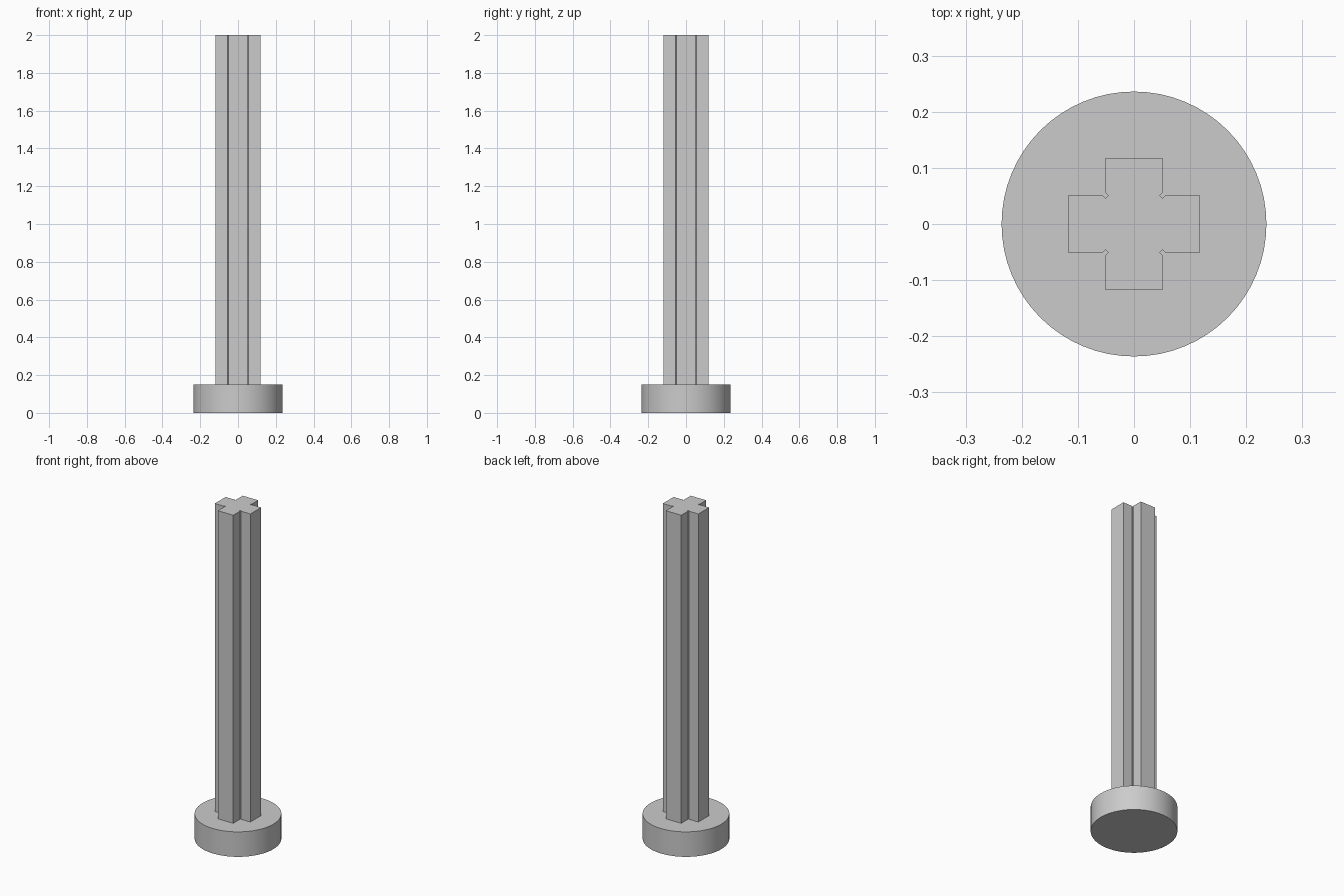
import bpy, bmesh
from math import radians
from mathutils import Matrix, Vector

cube = bpy.data.objects.get("Cube")
if cube:
    bpy.data.objects.remove(cube, do_unlink=True)

SHAFT_REACH, ARM_HALF, RELIEF = 0.118, 0.051, 0.005
BASE_RADIUS, BASE_HEIGHT, TOTAL_HEIGHT = 0.236, 0.15, 2.0

grey = bpy.data.materials.new("light_grey")
grey.use_nodes = True
colour = (0.6, 0.6, 0.6, 1)
grey.diffuse_color = colour
grey.node_tree.nodes["Principled BSDF"].inputs["Base Color"].default_value = colour


def add_object(name, bm):
    mesh = bpy.data.meshes.new(name)
    bmesh.ops.recalc_face_normals(bm, faces=bm.faces)
    bm.to_mesh(mesh)
    bm.free()
    mesh.materials.append(grey)
    obj = bpy.data.objects.new(name, mesh)
    bpy.context.collection.objects.link(obj)
    return obj


# Round base disc
bm = bmesh.new()
bmesh.ops.create_cone(bm, cap_ends=True, segments=64, radius1=BASE_RADIUS,
                      radius2=BASE_RADIUS, depth=BASE_HEIGHT,
                      matrix=Matrix.Translation((0, 0, BASE_HEIGHT / 2)))
base = add_object("round_base", bm)
bpy.context.view_layer.objects.active = base
base.select_set(True)
bpy.ops.object.shade_smooth_by_angle(angle=radians(30))

# Cross-shaped shaft: one quarter profile with a relief notch, turned four times
a, r, reach = ARM_HALF, RELIEF, SHAFT_REACH
quarter = [(reach, a), (a + r, a), (a, a - r), (a - r, a), (a, a + r), (a, reach)]
bm = bmesh.new()
outline = []
for step in range(4):
    turn = Matrix.Rotation(radians(90 * step), 3, "Z")
    outline += [bm.verts.new(turn @ Vector((x, y, BASE_HEIGHT))) for x, y in quarter]
profile = bm.faces.new(outline)
extruded = bmesh.ops.extrude_face_region(bm, geom=[profile], use_keep_orig=True)
top = [v for v in extruded["geom"] if isinstance(v, bmesh.types.BMVert)]
bmesh.ops.translate(bm, verts=top, vec=(0, 0, TOTAL_HEIGHT - BASE_HEIGHT))
add_object("cross_shaft", bm)
